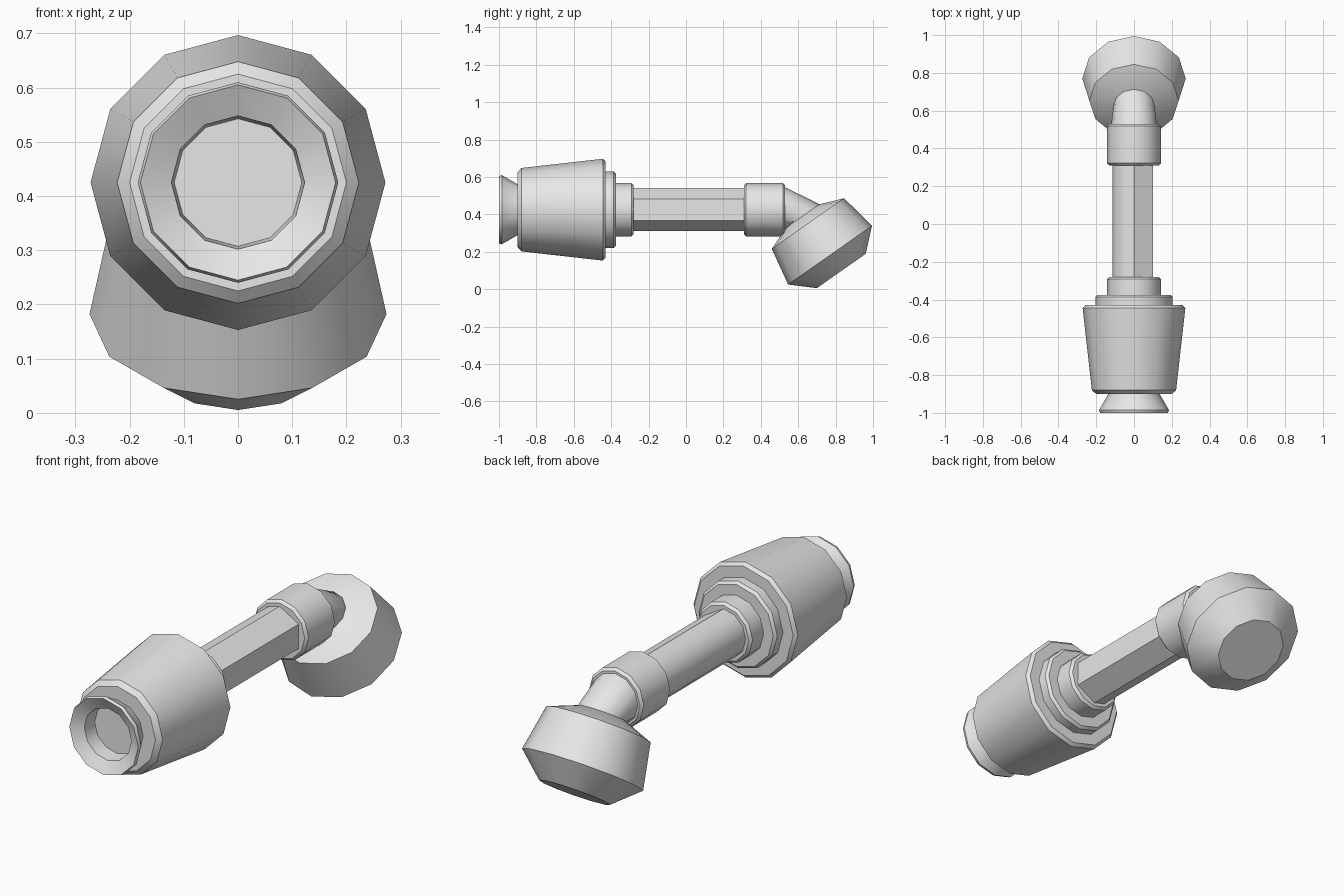
import bpy, bmesh, math
from mathutils import Vector

cube = bpy.data.objects.get("Cube")
if cube:
    bpy.data.objects.remove(cube, do_unlink=True)

AXIS_Z = 0.425
TILT = math.radians(-55)
ROUND = [math.radians(30 * i) for i in range(12)]

grey = bpy.data.materials.new("plain_grey")
grey.use_nodes = True
grey.diffuse_color = (0.8, 0.8, 0.8, 1)
grey.node_tree.nodes["Principled BSDF"].inputs["Base Color"].default_value = (0.8, 0.8, 0.8, 1)


def loft(name, sections, angles=ROUND):
    """Skin rings given as (centre, tilt, radius), with both ends capped."""
    bm = bmesh.new()
    rings = []
    for centre, tilt, radius in sections:
        up = Vector((0, -math.sin(tilt), math.cos(tilt)))
        side = Vector((1, 0, 0))
        rings.append([bm.verts.new(centre + radius * (side * math.cos(a) + up * math.sin(a)))
                      for a in angles])
    n = len(angles)
    for lower, upper in zip(rings, rings[1:]):
        for i in range(n):
            j = (i + 1) % n
            bm.faces.new((lower[i], lower[j], upper[j], upper[i]))
    bm.faces.new(rings[0])
    bm.faces.new(rings[-1])
    bmesh.ops.recalc_face_normals(bm, faces=bm.faces[:])
    mesh = bpy.data.meshes.new(name)
    bm.to_mesh(mesh)
    bm.free()
    mesh.materials.append(grey)
    obj = bpy.data.objects.new(name, mesh)
    bpy.context.collection.objects.link(obj)
    bpy.ops.object.select_all(action='DESELECT')
    obj.select_set(True)
    bpy.context.view_layer.objects.active = obj
    bpy.ops.object.shade_smooth_by_angle(angle=math.radians(33))
    return obj


def turned(name, profile, angles=ROUND):
    """Part turned about the long axis from (y, radius) pairs."""
    return loft(name, [(Vector((0, y, AXIS_Z)), 0, r) for y, r in profile], angles)


def collar(name, start, end, radius, edge=0.012):
    """Short cylinder with chamfered rims."""
    return turned(name, [(start, radius - edge), (start + edge, radius),
                         (end - edge, radius), (end, radius - edge)])


# Flared front mouth with a bored hole
turned("flared_mouth", [(-0.8, 0.11), (-0.97, 0.123), (-1.0, 0.18), (-0.985, 0.185),
                        (-0.89, 0.13), (-0.78, 0.13)])

# Tapered barrel
turned("barrel", [(-0.9, 0.2), (-0.88, 0.223), (-0.445, 0.272), (-0.43, 0.258)])

# Stepped collars behind the barrel and at the far end of the tube
collar("barrel_step", -0.45, -0.375, 0.205)
collar("front_collar", -0.4, -0.28, 0.143)
collar("rear_collar", 0.31, 0.53, 0.143)

# Connecting tube: broad flats on one side, finer facets on the other
tube_angles = [math.radians(a) for a in (-90, -30, 30, 90, 120, 150, 180, 210, 240)]
turned("connecting_tube", [(-0.3, 0.115), (0.33, 0.115)], tube_angles)

# Head turned about a tilted axis, with a shallow shoulder
axis = Vector((0, math.cos(TILT), math.sin(TILT)))
head_top = Vector((0, 0.652, 0.351))
head_profile = [(-0.05, 0.107), (0, 0.236), (0.206, 0.274), (0.31, 0.16)]
loft("tilted_head", [(head_top + axis * d, TILT, r) for d, r in head_profile])

# Elbow joining the tube to the head
loft("elbow", [(Vector((0, 0.5, AXIS_Z)), 0, 0.125),
               (Vector((0, 0.53, AXIS_Z)), 0, 0.12),
               (head_top - axis * 0.05, TILT, 0.109),
               (head_top, TILT, 0.109)])
